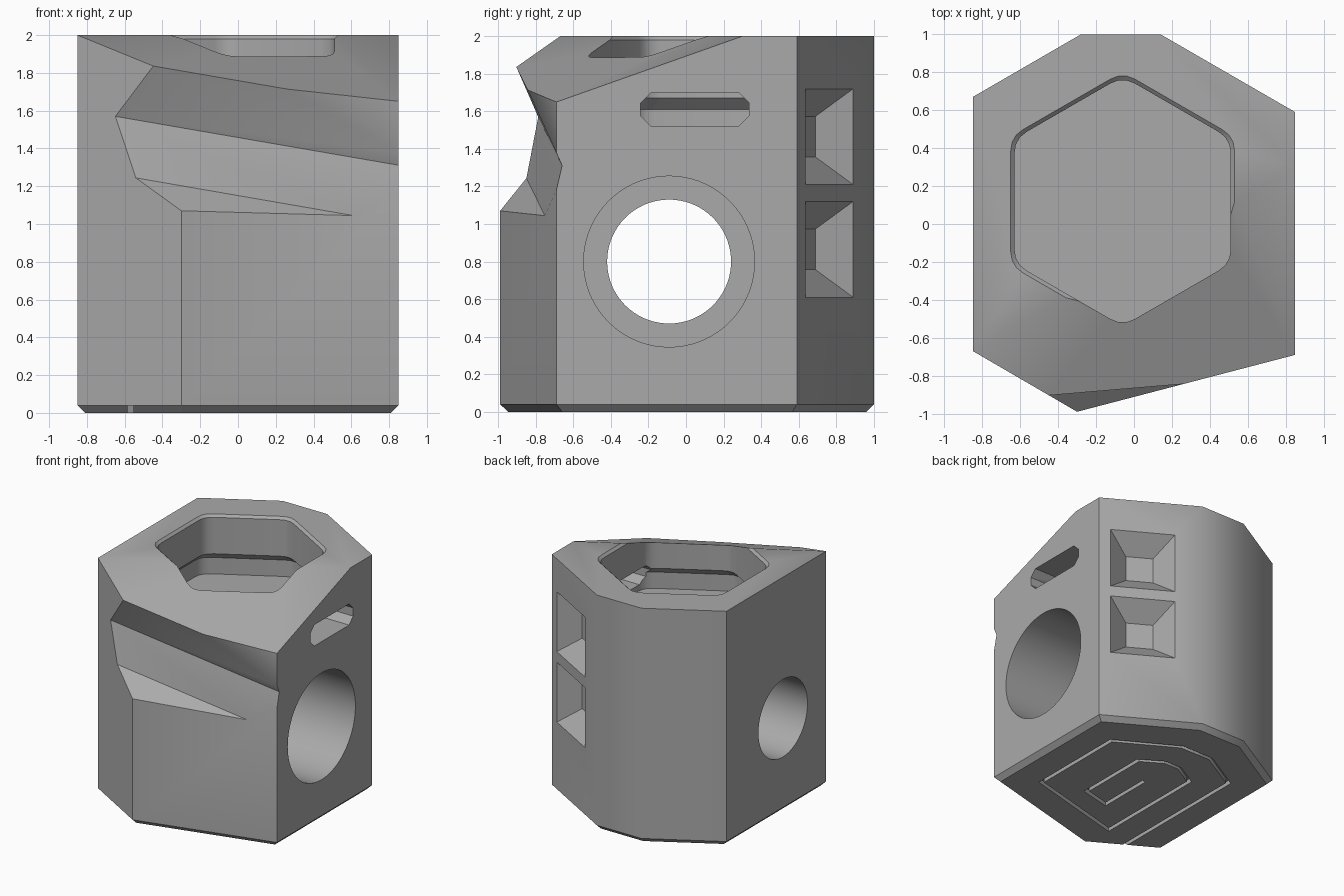
import bpy, bmesh, math
from mathutils import Vector, Matrix

if "Cube" in bpy.data.objects:
    bpy.data.objects.remove(bpy.data.objects["Cube"])

grey = bpy.data.materials.new("plain_grey")
grey.use_nodes = True
colour = (0.4, 0.4, 0.4, 1)
grey.diffuse_color = colour
grey.node_tree.nodes["Principled BSDF"].inputs["Base Color"].default_value = colour


def make_object(name, bm):
    bmesh.ops.recalc_face_normals(bm, faces=bm.faces)
    mesh = bpy.data.meshes.new(name)
    bm.to_mesh(mesh)
    bm.free()
    mesh.materials.append(grey)
    obj = bpy.data.objects.new(name, mesh)
    bpy.context.collection.objects.link(obj)
    return obj


def loft(rings):
    """Closed solid through rings holding equal numbers of points."""
    bm = bmesh.new()
    loops = [[bm.verts.new(p) for p in ring] for ring in rings]
    n = len(loops[0])
    for a, b in zip(loops, loops[1:]):
        for i in range(n):
            j = (i + 1) % n
            bm.faces.new((a[i], a[j], b[j], b[i]))
    bm.faces.new(loops[0][::-1])
    bm.faces.new(loops[-1])
    return bm


def prism(points, low, high):
    return loft([[(x, y, z) for x, y in points] for z in (low, high)])


def clip(bm, point, normal):
    """Slice away everything on the normal's side of a plane and cap it."""
    geom = bm.verts[:] + bm.edges[:] + bm.faces[:]
    cut = bmesh.ops.bisect_plane(bm, geom=geom, plane_co=point, plane_no=normal, clear_outer=True)
    edges = [e for e in cut["geom_cut"] if isinstance(e, bmesh.types.BMEdge)]
    bmesh.ops.contextual_create(bm, geom=edges)


def plane_normal(a, b, c):
    return (b - a).cross(c - a).normalized()


# Body with a chamfered foot and a slanted front of the top
outline = [(-0.85, 0.67), (-0.85, -0.67), (-0.3, -0.99), (0.85, -0.69),
           (0.85, 0.59), (0.14, 1.0), (-0.28, 1.0)]
bm = prism(outline, 0, 2)
foot = [e for e in bm.edges if all(v.co.z < 0.01 for v in e.verts)]
bmesh.ops.bevel(bm, geom=foot, offset=0.04, segments=1, affect='EDGES')
clip(bm, (-0.85, -0.67, 2), (0.202, -0.354, 1))
body = make_object("block_body", bm)
cutters = []

# Wedge notch across the front
lip, tip = Vector((-0.45, -0.905, 1.84)), Vector((-0.65, -0.787, 1.57))
lip_end, valley = Vector((0.25, -0.846, 1.72)), Vector((0.85, -0.66, 1.31))
sill, sill_front = Vector((-0.545, -0.85, 1.245)), Vector((-0.3, -0.99, 1.07))
sill_end = Vector((0.59, -0.758, 1.045))
bm = bmesh.new()
bmesh.ops.create_cube(bm, size=4, matrix=Matrix.Translation((0, -1.5, 1.5)))
for a, b, c, inside in ((lip, tip, lip_end, Vector((0, -1, -0.4))),
                        (tip, valley, sill, Vector((0, -1, 0.2))),
                        (sill, sill_front, sill_end, Vector((0, 0, 1)))):
    n = plane_normal(a, b, c)
    clip(bm, a, -n if n.dot(inside) > 0 else n)
cutters.append(make_object("front_notch_cutter", bm))


# Hexagonal pocket with rounded corners, a chamfered rim and an undercut
def rounded_hex(apothem, z, centre=(-0.06, 0.12), soft=0.075):
    r = apothem / math.cos(math.pi / 6)
    corners = [Vector((math.sin(k * math.pi / 3), math.cos(k * math.pi / 3))) * r for k in range(6)]
    ring = []
    for k, c in enumerate(corners):
        start = c + (corners[k - 1] - c).normalized() * soft
        end = c + (corners[(k + 1) % 6] - c).normalized() * soft
        for t in (0, 0.33, 0.67, 1):
            p = start * (1 - t) ** 2 + c * 2 * t * (1 - t) + end * t * t
            ring.append((p.x + centre[0], p.y + centre[1], z))
    return ring


levels = [(0.61, 2.02), (0.57, 1.98), (0.57, 1.67), (0.63, 1.61), (0.63, 1.47)]
cutters.append(make_object("pocket_cutter", loft([rounded_hex(a, z) for a, z in levels])))


# Counterbored cross hole
def disc(x, r, count=72):
    return [(x, -0.09 + r * math.cos(2 * math.pi * i / count),
             0.8 + r * math.sin(2 * math.pi * i / count)) for i in range(count)]


bore = loft([disc(1, 0.455), disc(-0.2, 0.455), disc(-0.2, 0.33), disc(-1, 0.33)])
cutters.append(make_object("cross_hole_cutter", bore))

# Side slot opening into the pocket
hy, hz, c = 0.288, 0.09, 0.055
slot = [(hy, c - hz), (hy, hz - c), (hy - c, hz), (c - hy, hz),
        (-hy, hz - c), (-hy, c - hz), (c - hy, -hz), (hy - c, -hz)]
rings = [[(x, y + 0.047, z + 1.61) for y, z in slot] for x in (0.3, 1)]
cutters.append(make_object("side_slot_cutter", loft(rings)))

# Two tapered square recesses on the slanted back face
along, out = Vector((-0.866, 0.5, 0)), Vector((0.5, 0.866, 0))
up = Vector((0, 0, 1))
for label, z in (("upper", 1.465), ("lower", 0.865)):
    middle = Vector((0.551, 0.7625, z))
    rings = []
    for depth, half in ((-0.147, 0.108), (0, 0.255), (0.05, 0.305)):
        rings.append([middle + out * depth + (along * s + up * t) * half
                      for s, t in ((-1, -1), (1, -1), (1, 1), (-1, 1))])
    cutters.append(make_object(label + "_recess_cutter", loft(rings)))

# Spiral groove under the foot, made as a mitred ribbon
path = [Vector(p) for p in (
    (-0.57, -1.1), (-0.57, 0.47), (-0.22, 0.67), (0.07, 0.67), (0.56, 0.39),
    (0.56, -0.46), (-0.32, -0.69), (-0.32, 0.29), (-0.13, 0.4), (0.02, 0.4),
    (0.2, 0.29), (0.2, -0.34), (-0.045, -0.4), (-0.045, 0.07))]
left, right = [], []
for i, p in enumerate(path):
    d1 = (p - path[max(i - 1, 0)]).normalized()
    d2 = (path[min(i + 1, len(path) - 1)] - p).normalized()
    if i == 0:
        d1 = d2
    if i == len(path) - 1:
        d2 = d1
    n1, n2 = Vector((-d1.y, d1.x)), Vector((-d2.y, d2.x))
    miter = (n1 + n2) / (1 + n1.dot(n2)) * 0.016
    left.append(p + miter)
    right.append(p - miter)
cutters.append(make_object("spiral_groove_cutter", prism(left + right[::-1], -0.1, 0.04)))

# Carve the body, then bake the result and drop the cutters
for cutter in cutters:
    cutter.hide_render = True
    mod = body.modifiers.new(cutter.name, 'BOOLEAN')
    mod.operation = 'DIFFERENCE'
    mod.solver = 'EXACT'
    mod.object = cutter
graph = bpy.context.evaluated_depsgraph_get()
carved = bpy.data.meshes.new_from_object(body.evaluated_get(graph))
body.modifiers.clear()
body.data = carved
for cutter in cutters:
    bpy.data.objects.remove(cutter)

bpy.ops.object.select_all(action='DESELECT')
body.select_set(True)
bpy.context.view_layer.objects.active = body
bpy.ops.object.shade_smooth_by_angle(angle=math.radians(31))
